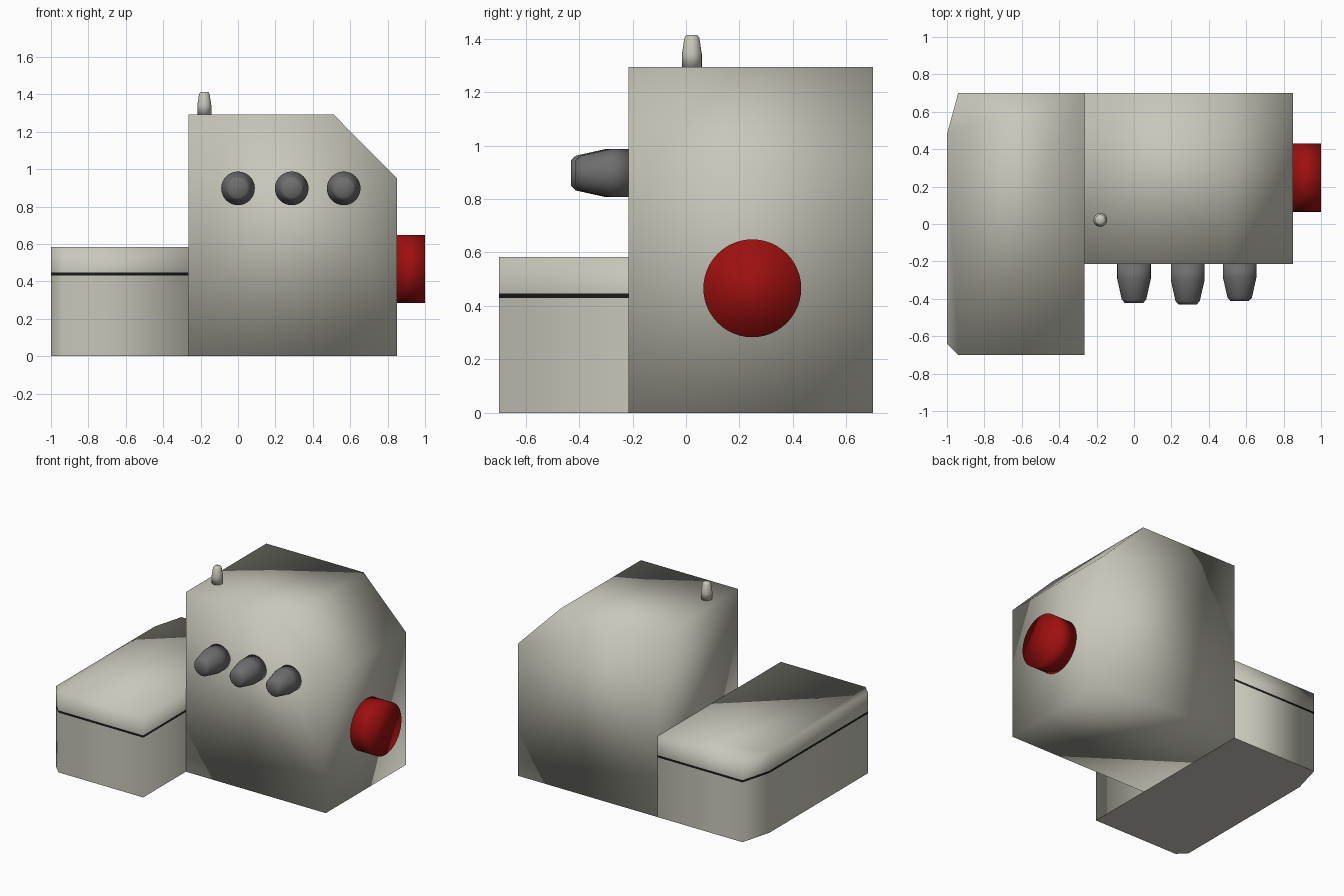
import bpy
import bmesh
import math
from mathutils import Matrix

cube = bpy.data.objects.get("Cube")
if cube:
    bpy.data.objects.remove(cube, do_unlink=True)


def make_material(name, rgb):
    mat = bpy.data.materials.new(name)
    mat.use_nodes = True
    mat.diffuse_color = (*rgb, 1)
    mat.node_tree.nodes["Principled BSDF"].inputs["Base Color"].default_value = (*rgb, 1)
    return mat


CREAM = make_material("warm_grey", (0.58, 0.57, 0.49))
GREY = make_material("dark_grey", (0.155, 0.155, 0.155))
RED = make_material("red", (0.34, 0.005, 0.005))
BLACK = make_material("black", (0.01, 0.01, 0.01))


def finish(name, bm, mat):
    bmesh.ops.recalc_face_normals(bm, faces=bm.faces[:])
    mesh = bpy.data.meshes.new(name)
    bm.to_mesh(mesh)
    bm.free()
    mesh.materials.append(mat)
    obj = bpy.data.objects.new(name, mesh)
    bpy.context.collection.objects.link(obj)
    return obj


def prism(name, points, offset, mat, flat_caps=()):
    """Extrude a closed outline; caps listed in flat_caps get crisp borders."""
    bm = bmesh.new()
    start = bm.faces.new([bm.verts.new(p) for p in points])
    grown = bmesh.ops.extrude_face_region(bm, geom=[start], use_keep_orig=True)["geom"]
    bmesh.ops.translate(bm, vec=offset, verts=[v for v in grown if isinstance(v, bmesh.types.BMVert)])
    end = next(f for f in grown if isinstance(f, bmesh.types.BMFace))
    for face in bm.faces:
        face.smooth = True
    for cap, label in ((start, "start"), (end, "end")):
        cap.smooth = label not in flat_caps
    return finish(name, bm, mat)


def lathe(name, profile, location, axis, mat, sides=32):
    """Closed round part from (radius, height) rings along the chosen axis."""
    bm = bmesh.new()
    rings = []
    for r, h in profile:
        angles = [2 * math.pi * i / sides for i in range(sides)]
        rings.append([bm.verts.new((r * math.cos(a), r * math.sin(a), h)) for a in angles])
    for low, high in zip(rings, rings[1:]):
        for i in range(sides):
            j = (i + 1) % sides
            bm.faces.new((low[i], low[j], high[j], high[i]))
    bm.faces.new(rings[0][::-1])
    bm.faces.new(rings[-1])
    for face in bm.faces:
        face.smooth = True
    turn = {"x": Matrix.Rotation(math.pi / 2, 4, "Y"),
            "-y": Matrix.Rotation(math.pi / 2, 4, "X"),
            "z": Matrix.Identity(4)}[axis]
    bmesh.ops.transform(bm, matrix=Matrix.Translation(location) @ turn, verts=bm.verts[:])
    return finish(name, bm, mat)


# Tall housing with a sloped shoulder
side = [(-0.265, 0), (0.85, 0), (0.85, 0.95), (0.51, 1.293), (-0.265, 1.293)]
prism("housing", [(x, -0.215, z) for x, z in side], (0, 0.915, 0), CREAM)

# Low tray with clipped outer corners: lower box, dark seam, lid
plan = [(-0.265, -0.7), (-0.265, 0.7), (-0.94, 0.7), (-1, 0.48), (-1, -0.64), (-0.94, -0.7)]
BOTH = ("start", "end")
for name, low, high, mat, flat in (
        ("tray_base", 0, 0.43, CREAM, BOTH),
        ("tray_seam", 0.43, 0.446, BLACK, BOTH),
        ("tray_lid", 0.446, 0.583, CREAM, ("start",))):
    prism(name, [(x, y, low) for x, y in plan], (0, 0, high - low), mat, flat)

# Row of three tapered knobs on the front
for i, (x, length) in enumerate(((0, 0.208), (0.287, 0.215), (0.565, 0.198))):
    lathe(f"knob_{i + 1}",
          [(0.09, 0), (0.09, length - 0.13), (0.065, length - 0.018), (0.048, length)],
          (x, -0.215, 0.897), "-y", GREY)

# Round button on the side and small peg on the roof
lathe("side_button", [(0.183, 0), (0.183, 0.15)], (0.85, 0.248, 0.466), "x", RED, 48)
lathe("roof_peg", [(0.037, 0), (0.037, 0.05), (0.028, 0.11), (0.02, 0.12)],
      (-0.18, 0.022, 1.293), "z", CREAM, 24)
